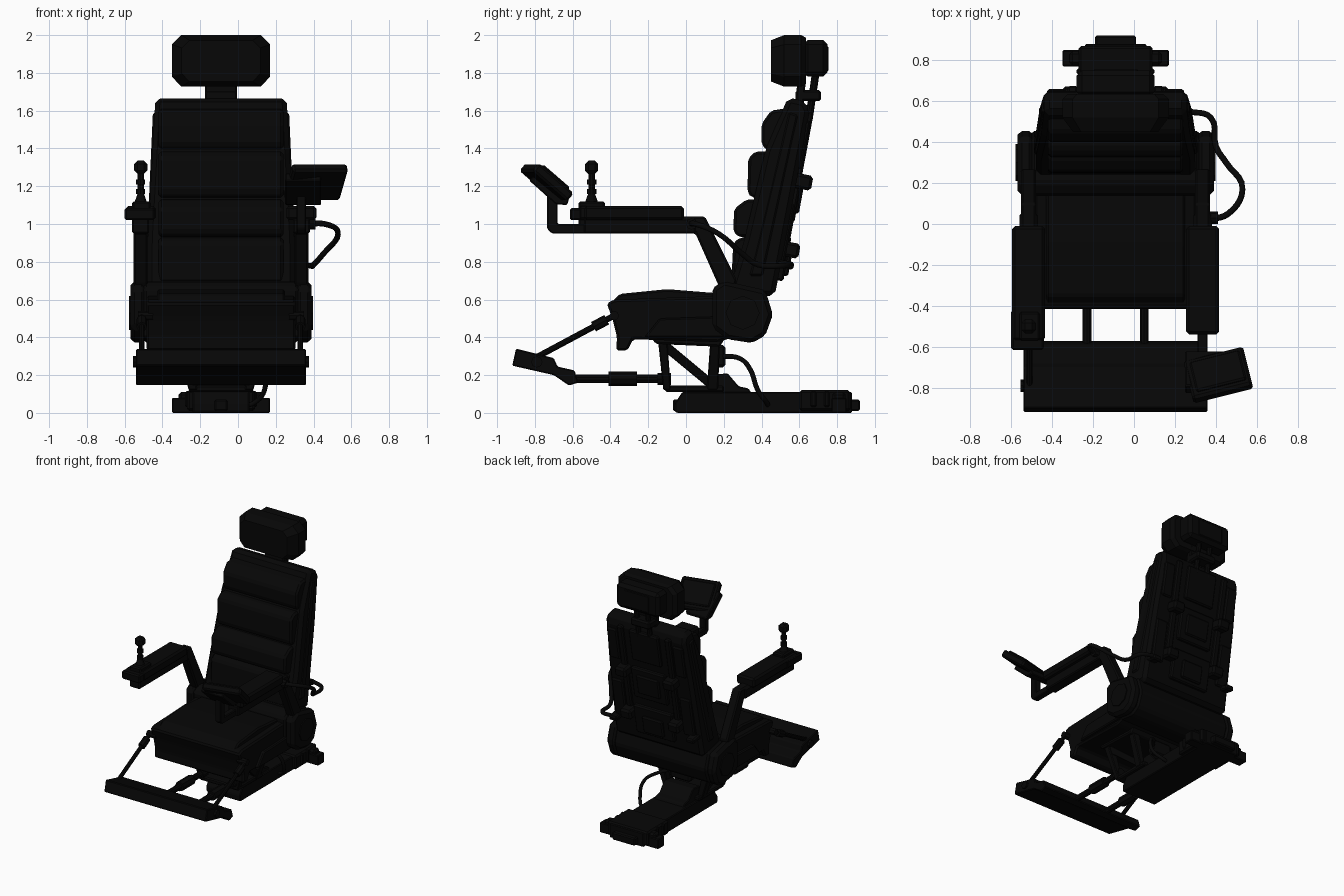
import bpy, bmesh, math
from mathutils import Vector, Matrix

CX = -0.09                       # centre line of the chair
LEAN = math.radians(-10.5)       # recline of the backrest

def mat(name, v):
    m = bpy.data.materials.new(name)
    m.diffuse_color = (v, v, v, 1)
    return m

BLACK = mat("black", 0.002)

def finish(name, bm, bevel=0.0):
    if bevel:
        bmesh.ops.bevel(bm, geom=list(bm.edges), offset=bevel, segments=1,
                        affect='EDGES', clamp_overlap=True)
    bmesh.ops.recalc_face_normals(bm, faces=bm.faces)
    me = bpy.data.meshes.new(name)
    bm.to_mesh(me)
    bm.free()
    me.materials.append(BLACK)
    ob = bpy.data.objects.new(name, me)
    bpy.context.collection.objects.link(ob)
    return ob

def box(name, x, y, z, bevel=0.008):
    """Box from (min, max) ranges."""
    bm = bmesh.new()
    bmesh.ops.create_cube(bm, size=1)
    for v in bm.verts:
        v.co = [(r[0] + r[1]) / 2 + c * (r[1] - r[0]) for r, c in zip((x, y, z), v.co)]
    return finish(name, bm, bevel)

def tilted(name, centre, size, rx, rz=0.0, bevel=0.008):
    ob = box(name, *[(-s / 2, s / 2) for s in size], bevel)
    ob.matrix_world = Matrix.Translation(centre) @ Matrix.Rotation(rz, 4, 'Z') @ Matrix.Rotation(rx, 4, 'X')
    return ob

def prism(name, x0, x1, pts, bevel=0.01, shape=None):
    """Side profile (y, z) extruded from x0 to x1."""
    bm = bmesh.new()
    f = bm.faces.new([bm.verts.new((x0, y, z)) for y, z in pts])
    r = bmesh.ops.extrude_face_region(bm, geom=[f])
    bmesh.ops.translate(bm, vec=(x1 - x0, 0, 0), verts=[g for g in r['geom'] if isinstance(g, bmesh.types.BMVert)])
    if shape:
        for v in bm.verts:
            v.co.x = CX + (v.co.x - CX) * shape(v.co.z)
    return finish(name, bm, bevel)

def rod(name, a, b, r, n=10, r2=None):
    a, b = Vector(a), Vector(b)
    bm = bmesh.new()
    bmesh.ops.create_cone(bm, cap_ends=True, segments=n, radius1=r, radius2=r if r2 is None else r2, depth=(b - a).length)
    q = (b - a).to_track_quat('Z', 'Y').to_matrix().to_4x4()
    bm.transform(Matrix.Translation((a + b) / 2) @ q)
    return finish(name, bm)

def cable(name, pts, r):
    cu = bpy.data.curves.new(name, 'CURVE')
    cu.dimensions = '3D'
    cu.bevel_depth, cu.bevel_resolution, cu.resolution_u = r, 2, 5
    sp = cu.splines.new('BEZIER')
    sp.bezier_points.add(len(pts) - 1)
    for p, c in zip(sp.bezier_points, pts):
        p.co = c
        p.handle_left_type = p.handle_right_type = 'AUTO'
    cu.use_fill_caps = True
    cu.materials.append(BLACK)
    bpy.context.collection.objects.link(bpy.data.objects.new(name, cu))

def sym(h):
    return CX - h, CX + h

# --- base rail on the floor
prism("base_beam", *sym(0.15), [(-0.06, 0.01), (-0.06, 0.05), (-0.02, 0.11), (0.88, 0.11), (0.88, 0), (-0.05, 0)], 0.006)
box("base_front_latch", (-0.125, -0.055), (-0.07, -0.03), (0.01, 0.07))
box("base_rear_block", sym(0.18), (0.6, 0.87), (0.01, 0.12), 0.012)
box("base_end_cap", sym(0.1), (0.84, 0.92), (0.01, 0.07))
box("base_crossbar", sym(0.26), (0.77, 0.85), (0.0, 0.08), 0.006)
box("base_crossbar_top", sym(0.225), (0.775, 0.845), (0.06, 0.11), 0.015)
for y in (0.66, 0.73):
    box("base_rib", sym(0.19), (y, y + 0.03), (0.03, 0.115))
prism("base_gusset", *sym(0.13), [(0.1, 0.1), (0.13, 0.2), (0.22, 0.21), (0.28, 0.14), (0.33, 0.13), (0.35, 0.1)], 0.006)

# --- support frame, flaring outward from base to seat
flare = lambda z: 1 + 0.5 * (z - 0.12) / 0.26
for s in (-1, 1):
    x0, x1 = sorted((CX + s * 0.125, CX + s * 0.17))
    prism("frame_front_post", x0, x1, [(-0.15, 0.4), (-0.1, 0.4), (-0.08, 0.12), (-0.12, 0.12)], 0.006, flare)
    prism("frame_rear_post", x0, x1, [(0.13, 0.4), (0.18, 0.4), (0.17, 0.12), (0.11, 0.12)], 0.006, flare)
    prism("frame_brace", x0 + .01, x1 - .01, [(-0.12, 0.37), (-0.09, 0.37), (0.15, 0.17), (0.15, 0.13), (0.11, 0.14), (-0.12, 0.33)], 0.004, flare)
box("frame_sill", sym(0.17), (-0.11, 0.2), (0.11, 0.145))
box("frame_motor", sym(0.09), (0.15, 0.21), (0.24, 0.36), 0.015)

# --- seat
prism("seat_shell", *sym(0.395), [(-0.42, 0.58), (-0.38, 0.6), (0.2, 0.62), (0.25, 0.4), (0.17, 0.375),
      (-0.28, 0.39), (-0.31, 0.33), (-0.37, 0.33), (-0.365, 0.4), (-0.39, 0.5)], 0.012)
prism("seat_cushion", *sym(0.34), [(-0.41, 0.57), (-0.35, 0.63), (-0.1, 0.655), (0.15, 0.635), (0.25, 0.6), (0.25, 0.55), (-0.4, 0.55)], 0.03)
prism("seat_under_frame", *sym(0.27), [(-0.2, 0.42), (-0.16, 0.365), (0.18, 0.35), (0.22, 0.42)], 0.01)
for s in (-1, 1):
    a, b = sorted((CX + s * 0.38, CX + s * 0.42))
    prism("seat_side_plate", a, b, [(-0.22, 0.4), (-0.14, 0.5), (0.16, 0.51), (0.22, 0.4)], 0.008)

# --- hip block and side pivots
hip = [(0.14, 0.45), (0.14, 0.66), (0.2, 0.7), (0.42, 0.65), (0.46, 0.52), (0.42, 0.41), (0.35, 0.37), (0.22, 0.39)]
prism("hip_block", *sym(0.41), hip, 0.015)
for s in (-1, 1):
    a, b = sorted((CX + s * 0.4, CX + s * 0.48))
    prism("hip_cover", a, b, hip, 0.022)
    rod("hip_pivot", (CX + s * 0.46, 0.3, 0.53), (CX + s * 0.488, 0.3, 0.53), 0.09, 8)

# --- backrest shell and pillows
taper = lambda z: 1 - 0.11 * max(0, z - 0.9) / 0.77
prism("backrest_shell", *sym(0.39), [(0.22, 0.62), (0.31, 0.92), (0.42, 1.39), (0.54, 1.67), (0.63, 1.65),
      (0.655, 1.6), (0.59, 1.25), (0.47, 0.62)], 0.025, taper)
prism("backrest_side_bands", *sym(0.4), [(0.33, 0.72), (0.54, 1.6), (0.6, 1.58), (0.41, 0.72)], 0.015, taper)
pillows = {
    "lumbar_pillow": [(0.24, 0.69), (0.25, 0.9), (0.29, 0.93), (0.4, 0.93), (0.36, 0.69)],
    "lower_pillow": [(0.28, 0.93), (0.25, 0.96), (0.255, 1.08), (0.32, 1.13), (0.45, 1.13), (0.42, 0.93)],
    "middle_pillow": [(0.345, 1.14), (0.325, 1.17), (0.33, 1.35), (0.37, 1.385), (0.5, 1.385), (0.46, 1.14)],
    "upper_pillow": [(0.43, 1.39), (0.4, 1.42), (0.4, 1.53), (0.45, 1.6), (0.58, 1.62), (0.52, 1.39)]}
for n, p in pillows.items():
    prism(n, *sym(0.33), p, 0.014)

# --- panels on the rear of the backrest (offset along the recline)
def on_back(name, dx, z, w, h, d, bevel=0.01):
    y = 0.47 + (z - 0.62) * 0.187
    tilted(name, (CX + dx, y, z), (w, 2 * d, h), LEAN, 0, bevel)

on_back("spine_upper", 0, 1.46, 0.26, 0.26, 0.025)
on_back("spine_middle", 0, 1.14, 0.3, 0.26, 0.03)
on_back("spine_middle_inner", 0, 1.14, 0.2, 0.16, 0.045)
on_back("spine_lower", 0, 0.82, 0.34, 0.24, 0.03)
on_back("spine_lower_inner", 0, 0.8, 0.18, 0.14, 0.05)
for s in (-1, 1):
    on_back("back_rail", s * 0.21, 1.25, 0.05, 0.7, 0.025)
    on_back("back_side_panel_top", s * 0.29, 1.42, 0.09, 0.26, 0.018)
    on_back("back_side_panel_low", s * 0.3, 0.95, 0.1, 0.32, 0.018)
    on_back("back_clamp_top", s * 0.21, 1.23, 0.1, 0.08, 0.085, 0.015)
    on_back("back_clamp_low", s * 0.21, 0.87, 0.1, 0.08, 0.085, 0.015)
    on_back("back_connector", s * 0.34, 0.79, 0.07, 0.04, 0.07)

# --- headrest
prism("headrest_stem", *sym(0.085), [(0.57, 1.6), (0.6, 1.82), (0.64, 1.82), (0.62, 1.6)], 0.008)
for s in (-1, 1):
    rod("headrest_rod", (CX + s * 0.05, 0.65, 1.55), (CX + s * 0.05, 0.69, 1.82), 0.02)
box("headrest_clamp", sym(0.085), (0.58, 0.715), (1.65, 1.71), 0.012)
bm = bmesh.new()                 # octagonal front cushion
oct_pts = [(sx * a, c) for sx, a, c in ((-1, .26, 1.78), (-1, .21, 1.727), (1, .21, 1.727), (1, .26, 1.78),
           (1, .26, 1.95), (1, .21, 2.0), (-1, .21, 2.0), (-1, .26, 1.95))]
rings = []
for y, k in ((0.45, 0.8), (0.52, 1.0), (0.61, 1.0), (0.635, 0.9)):
    rings.append([bm.verts.new((CX + x * k, y, 1.8635 + (z - 1.8635) * k)) for x, z in oct_pts])
for a, b in zip(rings, rings[1:]):
    for i in range(8):
        bm.faces.new((a[i], a[(i + 1) % 8], b[(i + 1) % 8], b[i]))
bm.faces.new(rings[0]); bm.faces.new(rings[-1])
finish("headrest_cushion", bm)
box("headrest_back", sym(0.19), (0.62, 0.75), (1.78, 1.975), 0.025)
box("headrest_back_cap", sym(0.12), (0.66, 0.755), (1.8, 1.95), 0.015)

# --- armrests
for s in (-1, 1):
    c = CX + s * 0.425
    prism("arm_strut", c - 0.037, c + 0.037, [(-0.04, 0.95), (-0.04, 1.04), (0.1, 1.04), (0.27, 0.7), (0.23, 0.6), (0.17, 0.68), (0.05, 0.95)], 0.01)
    y0 = -0.57 if s < 0 else -0.54
    box("arm_beam", (c - 0.045, c + 0.045), (y0, 0.05), (0.95, 1.03))
    box("arm_pad", (c - 0.08, c + 0.08), (y0, -0.01), (1.02, 1.095), 0.014)

# --- joystick on the left arm
box("control_box", (-0.6, -0.44), (-0.615, -0.42), (1.02, 1.085), 0.01)
box("control_plate", (-0.56, -0.46), (-0.57, -0.43), (1.07, 1.12), 0.01)
rod("joystick_boot", (-0.515, -0.5, 1.1), (-0.515, -0.5, 1.16), 0.04, 10, 0.018)
rod("joystick_stem", (-0.515, -0.5, 1.1), (-0.515, -0.5, 1.28), 0.017)
for z in (1.16, 1.21):
    rod("joystick_ring", (-0.515, -0.5, z), (-0.515, -0.5, z + 0.025), 0.025)
box("joystick_knob", (-0.55, -0.48), (-0.535, -0.465), (1.265, 1.335), 0.018)

# --- screen on the right arm
prism("screen_bracket", 0.31, 0.36, [(-0.5, 0.95), (-0.71, 0.95), (-0.735, 0.975), (-0.735, 1.16), (-0.68, 1.16), (-0.68, 1.0), (-0.5, 1.0)], 0.006)
prism("screen_mount", 0.25, 0.44, [(-0.83, 1.23), (-0.79, 1.27), (-0.62, 1.13), (-0.63, 1.1), (-0.69, 1.105)], 0.006)
tilted("screen", (0.412, -0.738, 1.222), (0.3, 0.25, 0.055), math.radians(-40), math.radians(14), 0.012)
tilted("screen_bezel", (0.412, -0.727, 1.237), (0.25, 0.19, 0.045), math.radians(-40), math.radians(14), 0.008)

# --- footrest with its rods
prism("footrest", -0.54, 0.36, [(-0.92, 0.25), (-0.9, 0.34), (-0.7, 0.29), (-0.68, 0.245), (-0.59, 0.225), (-0.57, 0.16),
      (-0.62, 0.145), (-0.7, 0.2)], 0.006)
for s in (-1, 1):
    x = CX + s * 0.14
    rod("slide_rod", (x, -0.6, 0.18), (x, -0.1, 0.18), 0.023)
    rod("slide_collar", (x, -0.41, 0.18), (x, -0.26, 0.18), 0.038, 8)
    rod("slide_socket", (x, -0.15, 0.18), (x, -0.08, 0.18), 0.032, 8)
    x = CX + s * 0.42
    rod("stay_rod", (x, -0.8, 0.29), (x, -0.38, 0.515), 0.016)
    rod("stay_collar", (x, -0.49, 0.456), (x, -0.42, 0.493), 0.028, 8)
    rod("stay_pin", (CX + s * 0.36, -0.38, 0.515), (CX + s * 0.44, -0.38, 0.515), 0.025, 8)
    rod("footrest_pin", (CX + s * 0.43, -0.79, 0.27), (CX + s * 0.465, -0.79, 0.27), 0.03, 8)

# --- cables
cable("arm_cable", [(0.36, 0.02, 1.0), (0.46, 0.05, 1.0), (0.53, 0.17, 0.95), (0.45, 0.3, 0.84),
                    (0.4, 0.38, 0.785), (0.375, 0.52, 0.78), (0.27, 0.55, 0.79)], 0.015)
rod("cable_plug", (0.36, 0.03, 1.0), (0.41, 0.03, 1.0), 0.03, 8)
cable("base_cable", [(-0.01, 0.2, 0.3), (0.05, 0.28, 0.29), (0.13, 0.34, 0.23), (0.14, 0.38, 0.12), (0.08, 0.43, 0.05), (0.04, 0.43, 0.04)], 0.013)
